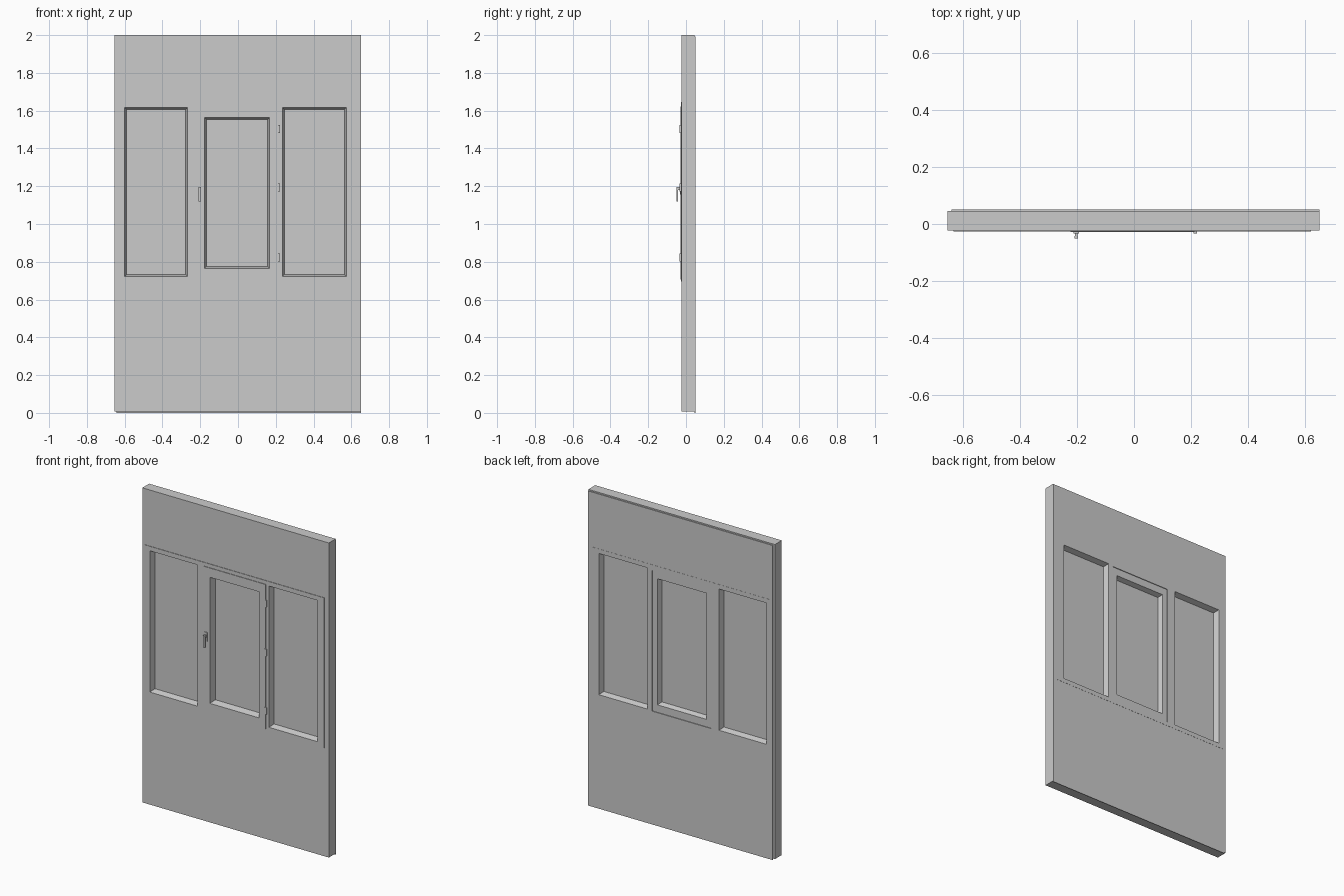
import bpy, bmesh

cube = bpy.data.objects.get("Cube")
if cube:
    bpy.data.objects.remove(cube, do_unlink=True)

GREY = (0.6, 0.6, 0.6, 1)
grey = bpy.data.materials.new("plain_grey")
grey.diffuse_color = GREY
grey.use_nodes = True
grey.node_tree.nodes["Principled BSDF"].inputs["Base Color"].default_value = GREY


def block(name, x, y, z, taper=0):
    """Box from (min, max) ranges; the max-y end is narrowed by taper on every side."""
    bm = bmesh.new()
    ends = []
    for depth, t in ((y[0], 0), (y[1], taper)):
        corners = ((x[0] + t, z[0] + t), (x[1] - t, z[0] + t),
                   (x[1] - t, z[1] - t), (x[0] + t, z[1] - t))
        ends.append([bm.verts.new((cx, depth, cz)) for cx, cz in corners])
    for end in ends:
        bm.faces.new(end)
    for i in range(4):
        j = (i + 1) % 4
        bm.faces.new((ends[0][i], ends[0][j], ends[1][j], ends[1][i]))
    bmesh.ops.recalc_face_normals(bm, faces=bm.faces)
    mesh = bpy.data.meshes.new(name)
    bm.to_mesh(mesh)
    bm.free()
    mesh.materials.append(grey)
    obj = bpy.data.objects.new(name, mesh)
    bpy.context.collection.objects.link(obj)
    return obj


def cut(obj, cutters):
    """Subtract the cutters from obj, bake the result and drop the cutters."""
    for c in cutters:
        mod = obj.modifiers.new("opening", "BOOLEAN")
        mod.operation, mod.solver, mod.object = "DIFFERENCE", "EXACT", c
    bpy.context.view_layer.update()
    deps = bpy.context.evaluated_depsgraph_get()
    baked = bpy.data.meshes.new_from_object(obj.evaluated_get(deps))
    obj.modifiers.clear()
    obj.data = baked
    for c in cutters:
        bpy.data.objects.remove(c, do_unlink=True)


MID = 0.014     # depth of the glass


def splayed(x, z, front, back):
    """Cutters for an opening that narrows from both faces towards the glass."""
    return [block("cutter", x, (front - 0.001, MID + 0.002), z, 0.012),
            block("cutter", x, (back + 0.001, MID - 0.002), z, 0.012)]


def glass(name, x, z):
    block(name, x, (MID - 0.003, MID + 0.003), z)


# wall with a window opening, and its thin back skin
hole_x, hole_z = (-0.625, 0.61), (0.705, 1.635)
wall = block("wall", (-0.655, 0.652), (-0.0225, 0.046), (0.008, 2.0))
cut(wall, [block("cutter", hole_x, (-0.1, 0.1), hole_z)])
skin = block("wall_back_skin", (-0.642, 0.652), (0.046, 0.0505), (0.0, 1.992))
cut(skin, [block("cutter", hole_x, (0.03, 0.1), hole_z)])

# fixed frame with two side lights and a middle opening for the sash
FRONT, BACK = -0.0255, 0.0515
side_z = (0.722, 1.617)
sides = {"right": (-0.600, -0.267), "left": (0.235, 0.574)}
sash_x, sash_z = (-0.223, 0.213), (0.706, 1.622)
frame = block("window_frame", (-0.635, 0.622), (FRONT, BACK), (0.695, 1.645))
cutters = [block("cutter", (sash_x[0] + 0.012, sash_x[1] - 0.012), (-0.1, 0.1),
                 (sash_z[0] + 0.012, sash_z[1] - 0.012))]
for x in sides.values():
    cutters += splayed(x, side_z, FRONT, BACK)
cut(frame, cutters)
for side, x in sides.items():
    glass(side + "_glass", x, side_z)

# opening sash in the middle
pane_x, pane_z = (-0.177, 0.167), (0.765, 1.564)
sash = block("sash", sash_x, (-0.029, 0.047), sash_z)
cut(sash, splayed(pane_x, pane_z, -0.029, 0.047))
glass("sash_glass", pane_x, pane_z)

# hinges
for i, z in enumerate((0.823, 1.193, 1.503)):
    block(f"hinge_{i + 1}", (0.209, 0.222), (-0.034, -0.02), (z - 0.022, z + 0.022))

# handle: plate, neck and lever
block("handle_plate", (-0.213, -0.193), (-0.033, -0.028), (1.155, 1.21))
block("handle_neck", (-0.208, -0.198), (-0.0515, -0.03), (1.180, 1.195))
block("handle_lever", (-0.210, -0.196), (-0.0515, -0.043), (1.120, 1.195))
